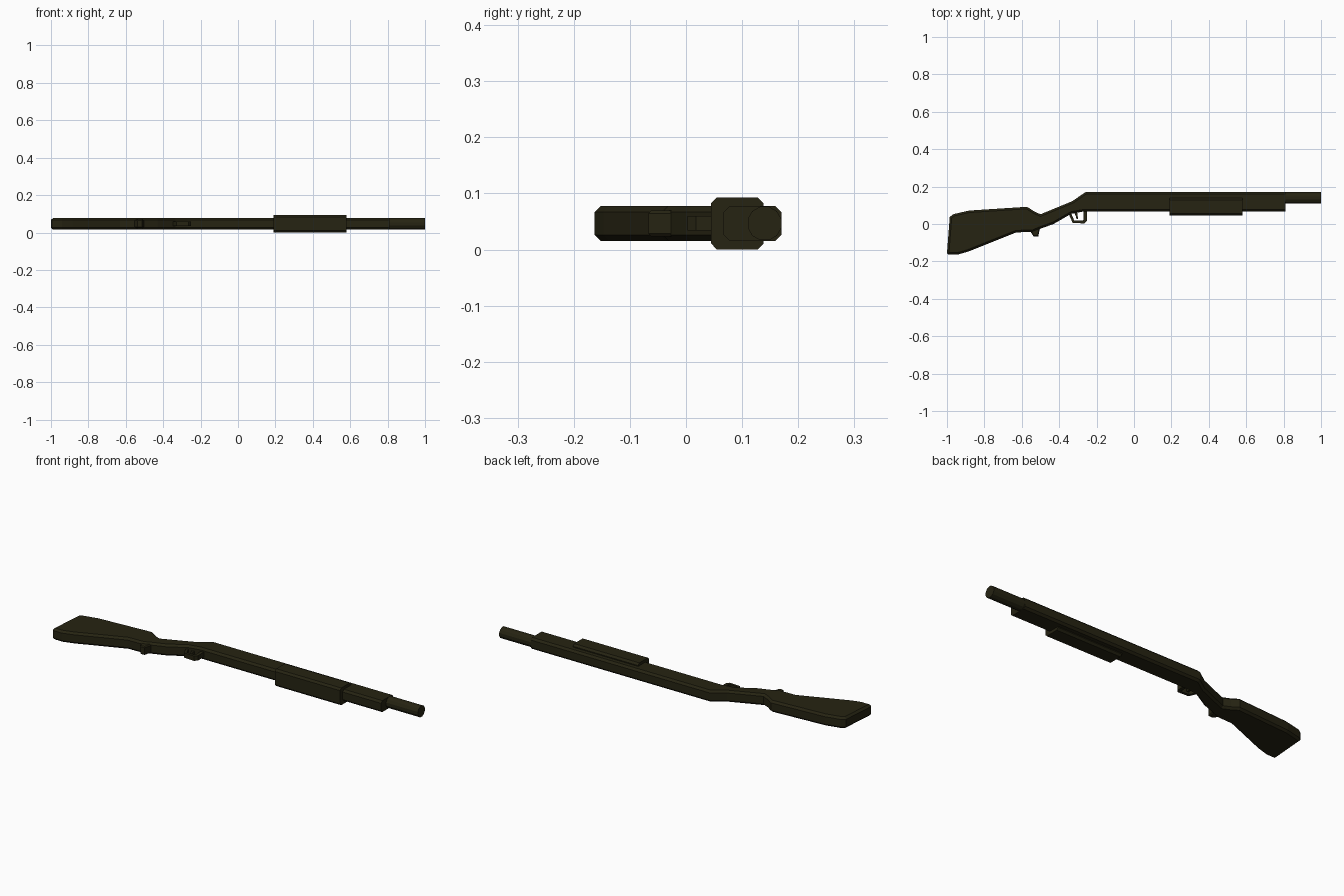
import bpy, bmesh, math
from mathutils import Matrix

if "Cube" in bpy.data.objects:
    bpy.data.objects.remove(bpy.data.objects["Cube"])

ZC = 0.0465   # mid-plane height of the whole model
mat = bpy.data.materials.new("dark olive")
mat.diffuse_color = (0.019, 0.017, 0.006, 1)
mat.use_nodes = True
mat.node_tree.nodes["Principled BSDF"].inputs["Base Color"].default_value = mat.diffuse_color


def finish(bm, name):
    bmesh.ops.recalc_face_normals(bm, faces=bm.faces)
    me = bpy.data.meshes.new(name)
    bm.to_mesh(me)
    bm.free()
    me.materials.append(mat)
    ob = bpy.data.objects.new(name, me)
    bpy.context.collection.objects.link(ob)
    return ob


def slab(name, pts, half, bevel=0.0, square_x=None):
    """Extrude an XY outline around the mid-plane and chamfer its rims."""
    bm = bmesh.new()
    face = bm.faces.new([bm.verts.new((x, y, ZC - half)) for x, y in pts])
    res = bmesh.ops.extrude_face_region(bm, geom=[face])
    for v in res["geom"]:
        if isinstance(v, bmesh.types.BMVert):
            v.co.z += 2 * half
    if bevel:
        rim = [e for e in bm.edges
               if abs(e.verts[0].co.z - e.verts[1].co.z) < 1e-5
               and not (square_x is not None
                        and all(abs(v.co.x - square_x) < 1e-4 for v in e.verts))]
        bmesh.ops.bevel(bm, geom=rim, offset=bevel, segments=1,
                        affect='EDGES', clamp_overlap=True)
    return finish(bm, name)


def prism_x(name, yz, x0, x1):
    """Run a YZ cross-section along x."""
    bm = bmesh.new()
    a, b = [[bm.verts.new((x, y, z)) for y, z in yz] for x in (x0, x1)]
    bm.faces.new(a)
    bm.faces.new(b)
    n = len(yz)
    for i in range(n):
        j = (i + 1) % n
        bm.faces.new((a[i], a[j], b[j], b[i]))
    return finish(bm, name)


# stock, grip and receiver in one chamfered outline
slab("stock_and_receiver", [
    (-0.995, -0.163), (-0.94, -0.163), (-0.885, -0.147), (-0.63, -0.045),
    (-0.54, -0.042), (-0.50, -0.025), (-0.43, 0.0), (-0.335, 0.055),
    (-0.27, 0.067), (0.81, 0.067), (0.81, 0.17), (-0.26, 0.17),
    (-0.33, 0.122), (-0.50, 0.052), (-0.535, 0.068), (-0.572, 0.092),
    (-0.88, 0.072), (-0.965, 0.053), (-0.985, 0.038), (-1.0, -0.155)],
    0.031, 0.012, 0.81)

# small hook under the grip
slab("grip_hook", [(-0.56, -0.03), (-0.537, -0.067), (-0.512, -0.067),
                   (-0.50, -0.01), (-0.53, 0.0)], 0.023, 0.005)

# barrel
prism_x("barrel", [(0.14 + 0.031 * math.cos(2 * math.pi * (i + .5) / 12),
                    ZC + 0.031 * math.sin(2 * math.pi * (i + .5) / 12))
                   for i in range(12)], 0.79, 1.0)

# sliding fore-end
half = [(0.045, 0.036), (0.055, 0.0465), (0.128, 0.0465), (0.138, 0.036)]
prism_x("fore_end", [(y, ZC + z) for y, z in half] +
        [(y, ZC - z) for y, z in reversed(half)], 0.19, 0.58)

# trigger guard: open loop hanging below the receiver
outer = [(-0.352, 0.06), (-0.328, 0.006), (-0.265, 0.003), (-0.252, 0.018),
         (-0.252, 0.075)]
inner = [(-0.27, 0.075), (-0.27, 0.024), (-0.275, 0.018), (-0.32, 0.02),
         (-0.337, 0.06)]
slab("trigger_guard", outer + inner, 0.013)

# trigger
slab("trigger", [(-0.325, 0.07), (-0.312, 0.045), (-0.308, 0.028),
                 (-0.299, 0.028), (-0.302, 0.05), (-0.305, 0.07)], 0.007)
